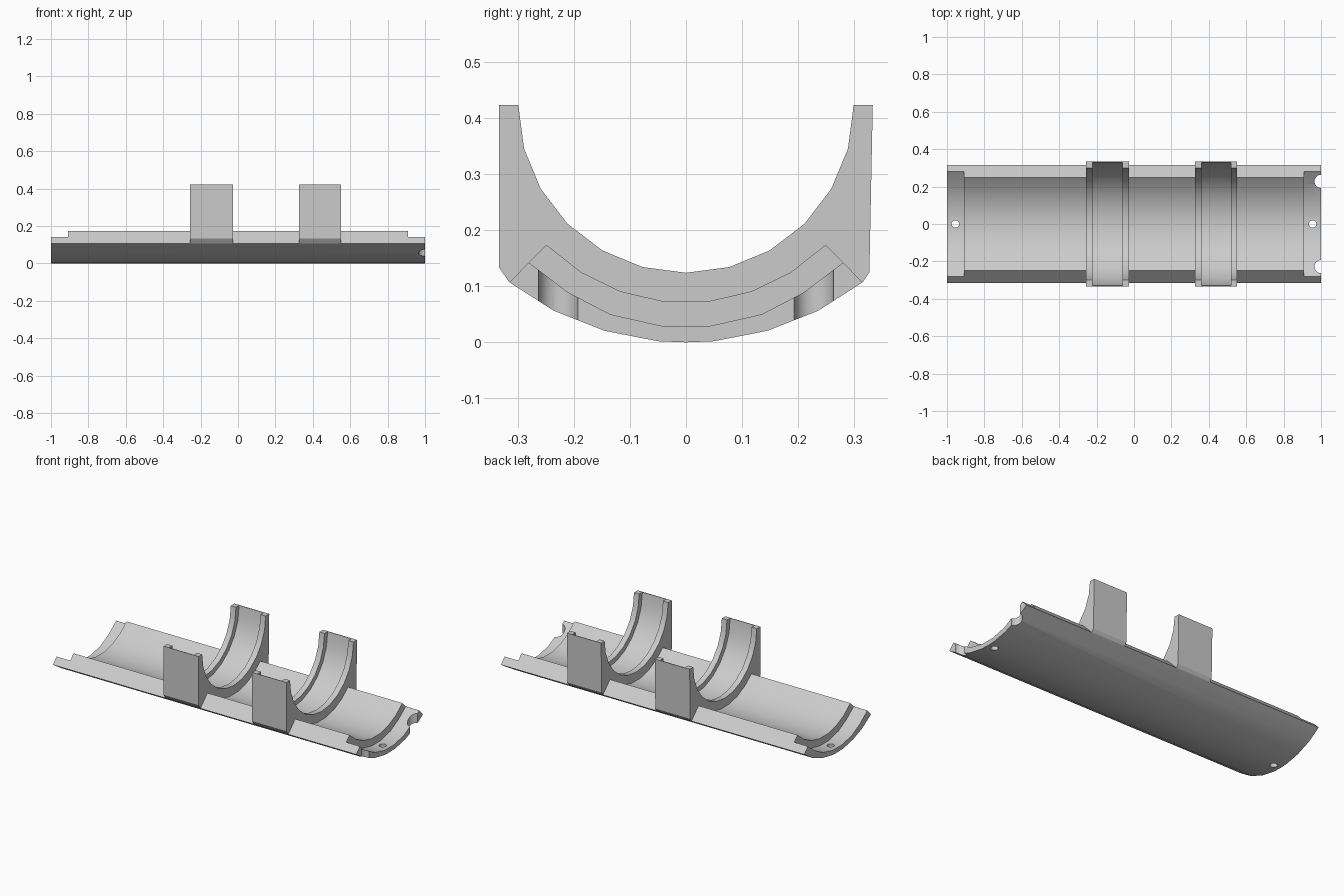
import bpy, bmesh, math

cube = bpy.data.objects.get("Cube")
if cube:
    bpy.data.objects.remove(cube, do_unlink=True)

grey = bpy.data.materials.new("light grey")
grey.use_nodes = True
colour = (0.6, 0.6, 0.6, 1)
grey.diffuse_color = colour
grey.node_tree.nodes["Principled BSDF"].inputs["Base Color"].default_value = colour


def add_object(name, bm):
    bmesh.ops.recalc_face_normals(bm, faces=bm.faces)
    mesh = bpy.data.meshes.new(name)
    bm.to_mesh(mesh)
    bm.free()
    mesh.materials.append(grey)
    obj = bpy.data.objects.new(name, mesh)
    bpy.context.collection.objects.link(obj)
    return obj


def prism(name, profile, x0, x1):
    """Extrude a (y, z) profile along x."""
    bm = bmesh.new()
    face = bm.faces.new([bm.verts.new((x0, y, z)) for y, z in profile])
    ext = bmesh.ops.extrude_face_region(bm, geom=[face])
    moved = [v for v in ext["geom"] if isinstance(v, bmesh.types.BMVert)]
    bmesh.ops.translate(bm, verts=moved, vec=(x1 - x0, 0, 0))
    return add_object(name, bm)


def drill(name, x, y, radius):
    bm = bmesh.new()
    bmesh.ops.create_cone(bm, cap_ends=True, segments=32, radius1=radius,
                          radius2=radius, depth=1)
    bmesh.ops.translate(bm, verts=bm.verts, vec=(x, y, 0))
    return add_object(name, bm)


def select(obj):
    bpy.ops.object.select_all(action='DESELECT')
    obj.select_set(True)
    bpy.context.view_layer.objects.active = obj


def cut(obj, cutter):
    cutter.hide_render = True
    mod = obj.modifiers.new("cut", 'BOOLEAN')
    mod.operation = 'DIFFERENCE'
    mod.solver = 'EXACT'
    mod.object = cutter
    select(obj)
    bpy.ops.object.modifier_apply(modifier=mod.name)
    bpy.data.objects.remove(cutter, do_unlink=True)


def smooth(obj):
    select(obj)
    bpy.ops.object.shade_smooth_by_angle(angle=math.radians(25))


def mirrored(half):
    """Half profile from +y towards the middle, continued to -y."""
    return half + [(-y, z) for y, z in reversed(half) if y > 0]


def arc(radius, centre_z):
    """Lower half circle from +y to -y in 15 degree steps."""
    return [(radius * math.cos(a), centre_z - radius * math.sin(a))
            for a in (math.radians(15 * i) for i in range(13))]


# Curved trough
outer = mirrored([(0.315, 0.107), (0.235, 0.056), (0.145, 0.0205), (0.05, 0.002), (0, 0)])
inner = mirrored([(0.249, 0.174), (0.187, 0.125), (0.117, 0.091), (0.04, 0.073)])
trough = prism("trough", outer + inner[::-1], -1, 1)

# Recessed lips at both ends
lip = mirrored([(0.28, 0.142), (0.21, 0.089), (0.135, 0.05), (0.042, 0.029)])
lip_cut = lip + [(-0.28, 0.4), (0.28, 0.4)]
for side in (-1, 1):
    cut(trough, prism("lip_cutter", lip_cut, side * 0.91, side * 1.1))
    cut(trough, drill("hole_cutter", side * 0.955, 0, 0.02))
    # Round notches in the left end
    cut(trough, drill("notch_cutter", 1.0, side * 0.228, 0.035))
smooth(trough)

# Grooved cradles
TOP = 0.423
saddle = arc(0.299, TOP)
body = saddle + [(-0.333, TOP), (-0.333, 0.133), (-0.315, 0.107), (-0.2, 0.06), (0, 0.03),
                 (0.2, 0.06), (0.315, 0.107), (0.327, 0.125), (0.333, TOP)]
groove = arc(0.329, TOP) + [(-0.329, 0.6), (0.329, 0.6)]
for name, x0, x1 in (("right_cradle", -0.257, -0.027), ("left_cradle", 0.327, 0.552)):
    cradle = prism(name, body, x0, x1)
    cut(cradle, prism("groove_cutter", groove, x0 + 0.034, x1 - 0.034))
    smooth(cradle)
